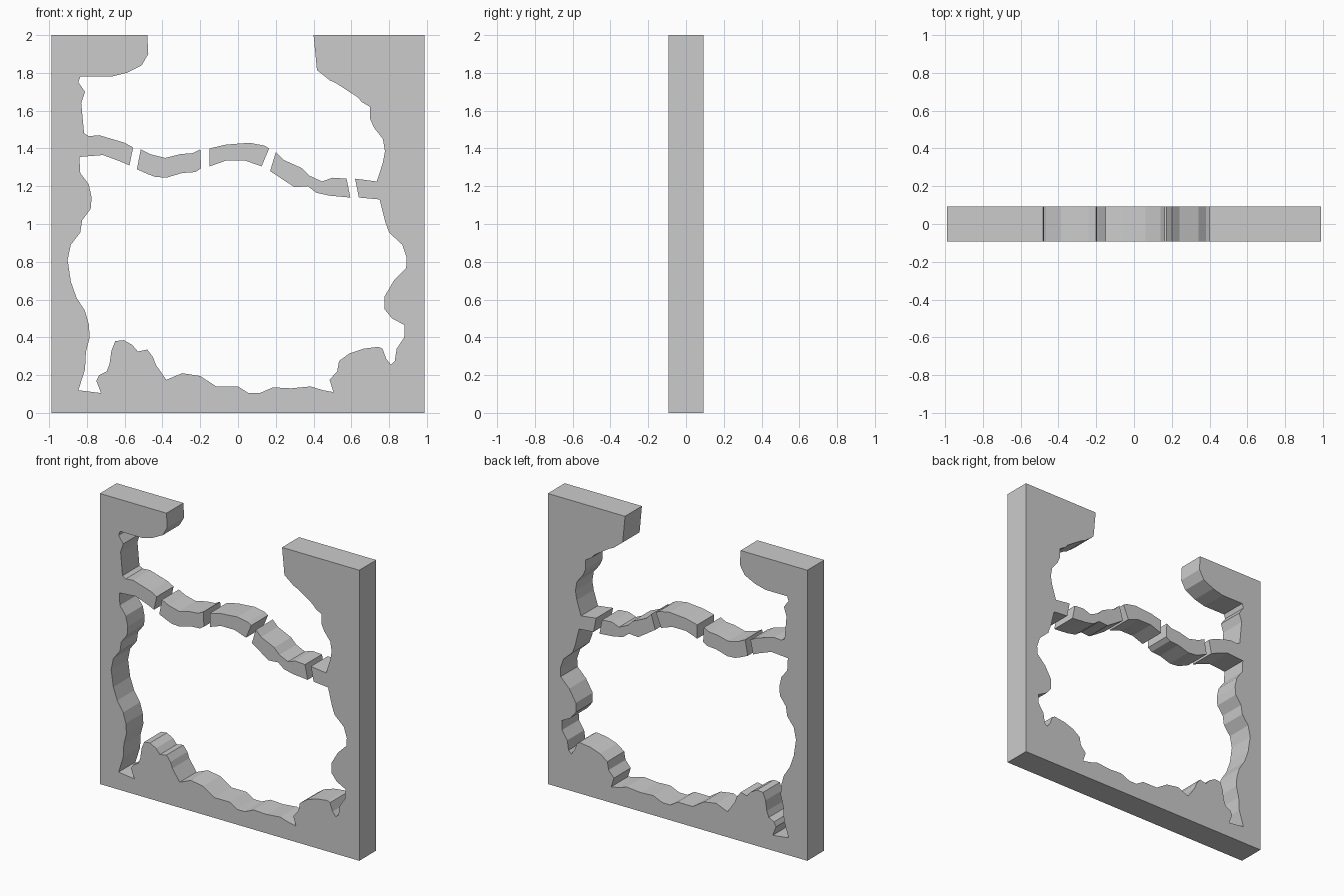
import bpy, bmesh

HALF_DEPTH = 0.092
HALF_WIDTH = 0.988


def slab(name, outline):
    """Extrude an (x, z) outline through the wall thickness."""
    bm = bmesh.new()
    front = bm.faces.new([bm.verts.new((x, -HALF_DEPTH, z)) for x, z in outline])
    out = bmesh.ops.extrude_face_region(bm, geom=[front], use_keep_orig=True)
    moved = [v for v in out["geom"] if isinstance(v, bmesh.types.BMVert)]
    bmesh.ops.translate(bm, verts=moved, vec=(0, 2 * HALF_DEPTH, 0))
    bmesh.ops.recalc_face_normals(bm, faces=bm.faces)
    mesh = bpy.data.meshes.new(name)
    bm.to_mesh(mesh)
    bm.free()
    obj = bpy.data.objects.new(name, mesh)
    bpy.context.collection.objects.link(obj)
    return obj


# Broken inner edge of the left side, top to bottom
left_edge = [
    (-.48, 2), (-.475, 1.90), (-.51, 1.84), (-.59, 1.80), (-.67, 1.78),
    (-.835, 1.78), (-.845, 1.75), (-.81, 1.70), (-.83, 1.64), (-.815, 1.48),
    (-.79, 1.465), (-.735, 1.47), (-.60, 1.43), (-.555, 1.405), (-.575, 1.31),
    (-.62, 1.33), (-.715, 1.365), (-.84, 1.355), (-.835, 1.27), (-.79, 1.21),
    (-.775, 1.14), (-.78, 1.08), (-.825, 1.02), (-.835, .955), (-.885, .89),
    (-.902, .81), (-.885, .695), (-.855, .61), (-.81, .54), (-.79, .47),
    (-.785, .40), (-.805, .325), (-.81, .23), (-.845, .12)]

# Rubble line along the bottom, left to right
bottom_edge = [
    (-.725, .105), (-.75, .17), (-.735, .20), (-.695, .22), (-.68, .26),
    (-.67, .33), (-.65, .38), (-.605, .385), (-.56, .36), (-.53, .325),
    (-.48, .335), (-.45, .295), (-.435, .255), (-.38, .175), (-.295, .21),
    (-.20, .195), (-.115, .14), (0, .14), (.055, .105), (.115, .105),
    (.185, .135), (.28, .13), (.385, .14), (.45, .12), (.505, .11),
    (.485, .175), (.525, .22), (.535, .275), (.59, .315), (.665, .34),
    (.745, .35), (.765, .34), (.785, .285), (.81, .255), (.83, .275),
    (.84, .34), (.88, .40), (.882, .465)]

# Broken inner edge of the right side, bottom to top
right_edge = [
    (.815, .50), (.775, .55), (.775, .615), (.825, .70), (.89, .765),
    (.893, .82), (.87, .89), (.80, .955), (.78, 1.01), (.75, 1.13),
    (.64, 1.14), (.62, 1.24), (.735, 1.225), (.767, 1.325), (.778, 1.385),
    (.767, 1.45), (.72, 1.51), (.70, 1.555), (.70, 1.62), (.656, 1.645),
    (.635, 1.67), (.52, 1.745), (.487, 1.76), (.418, 1.815), (.40, 2)]

slab("wall_frame",
     [(-HALF_WIDTH, 0), (-HALF_WIDTH, 2)] + left_edge + bottom_edge + right_edge
     + [(HALF_WIDTH, 2), (HALF_WIDTH, 0)])

# Loose pieces of the cracked strip across the opening
slab("strip_left", [
    (-.515, 1.395), (-.465, 1.37), (-.385, 1.35), (-.305, 1.37), (-.24, 1.375),
    (-.20, 1.395), (-.195, 1.295), (-.225, 1.275), (-.295, 1.27), (-.38, 1.245),
    (-.44, 1.25), (-.48, 1.265), (-.535, 1.29)])
slab("strip_middle", [
    (-.15, 1.40), (-.065, 1.42), (.06, 1.43), (.14, 1.415), (.165, 1.40),
    (.125, 1.305), (.04, 1.335), (-.065, 1.335), (-.15, 1.305)])
slab("strip_right", [
    (.20, 1.38), (.24, 1.34), (.34, 1.295), (.38, 1.255), (.445, 1.225),
    (.50, 1.245), (.575, 1.24), (.595, 1.14), (.485, 1.15), (.415, 1.165),
    (.37, 1.20), (.30, 1.195), (.245, 1.23), (.17, 1.28)])
